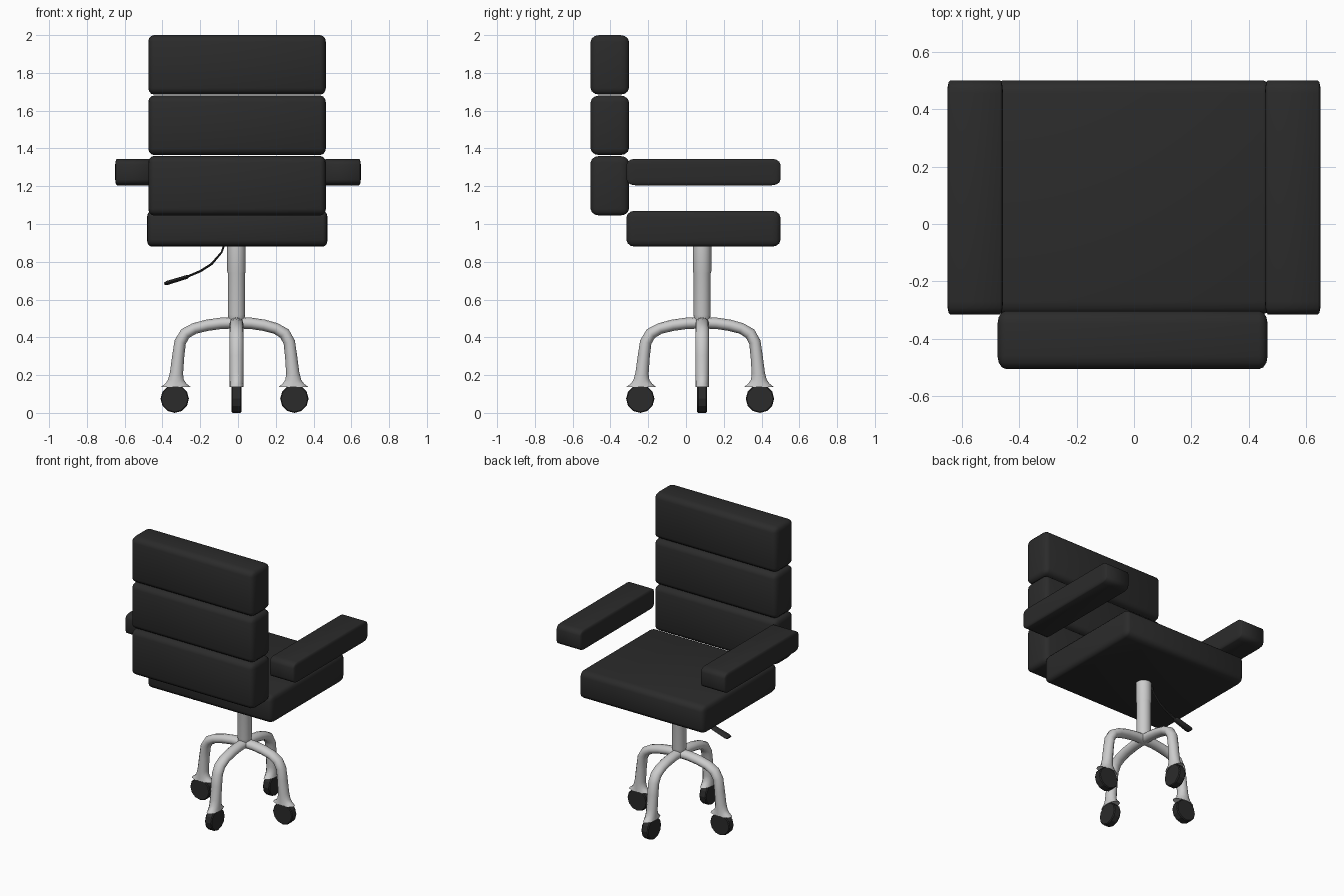
import bpy, bmesh, math
from mathutils import Vector

if "Cube" in bpy.data.objects:
    bpy.data.objects.remove(bpy.data.objects["Cube"])

CX, CY = -0.008, 0.085          # axis of the pedestal

black = bpy.data.materials.new("black_padding")
black.diffuse_color = (0.024, 0.024, 0.024, 1)
black.use_nodes = True
black.node_tree.nodes["Principled BSDF"].inputs["Base Color"].default_value = black.diffuse_color


def finish(name, bm, mat=None, angle=40):
    bmesh.ops.recalc_face_normals(bm, faces=bm.faces)
    me = bpy.data.meshes.new(name)
    bm.to_mesh(me)
    bm.free()
    ob = bpy.data.objects.new(name, me)
    bpy.context.collection.objects.link(ob)
    if mat:
        me.materials.append(mat)
    bpy.ops.object.select_all(action='DESELECT')
    ob.select_set(True)
    bpy.context.view_layer.objects.active = ob
    bpy.ops.object.shade_smooth_by_angle(angle=math.radians(angle))
    return ob


def cushion(name, lo, hi, bevel):
    """Rounded box between two corners; bevel is given per axis."""
    lo, hi, b = Vector(lo), Vector(hi), Vector(bevel)
    size = hi - lo
    bm = bmesh.new()
    bmesh.ops.create_cube(bm, size=1)
    for v in bm.verts:
        v.co = Vector(v.co[i] * size[i] / b[i] for i in range(3))
    bmesh.ops.bevel(bm, geom=bm.edges[:], offset=1, segments=3,
                    profile=0.5, affect='EDGES')
    for v in bm.verts:
        v.co = Vector(v.co[i] * b[i] for i in range(3)) + (lo + hi) / 2
    return finish(name, bm, black, 60)


def loft(name, rings, mat=None, tip=None, angle=40):
    """Skin a list of equally long point rings; tip is an optional end point."""
    bm = bmesh.new()
    loops = [[bm.verts.new(p) for p in ring] for ring in rings]
    n = len(loops[0])
    for a, b in zip(loops, loops[1:]):
        for i in range(n):
            j = (i + 1) % n
            bm.faces.new((a[i], a[j], b[j], b[i]))
    bm.faces.new(loops[0])
    if tip is None:
        bm.faces.new(loops[-1])
    else:
        t = bm.verts.new(tip)
        for i in range(n):
            bm.faces.new((loops[-1][i], loops[-1][(i + 1) % n], t))
    return finish(name, bm, mat, angle)


def ellipse(c, u, v, n):
    return [c + u * math.cos(2 * math.pi * i / n) + v * math.sin(2 * math.pi * i / n)
            for i in range(n)]


# Padding: seat, three back cushions, two armrests
cushion("seat", (-0.482, -0.315, 0.88), (0.474, 0.5, 1.07), (0.025, 0.045, 0.035))
for i in range(3):
    z = 1.045 + i * 0.32
    cushion(f"back_cushion_{i + 1}", (-0.475, -0.505, z), (0.465, -0.302, z + 0.315),
            (0.03, 0.045, 0.035))
for side, x in (("left", -0.65), ("right", 0.456)):
    cushion(f"armrest_{side}", (x, -0.315, 1.205), (x + 0.194, 0.5, 1.345),
            (0.01, 0.045, 0.03))

# Central column
X, Y, Z = Vector((1, 0, 0)), Vector((0, 1, 0)), Vector((0, 0, 1))
loft("column", [ellipse(Vector((CX, CY, z)), X * r, Y * r, 16) for z, r in
                ((0.45, 0.03), (0.5, 0.042), (0.52, 0.046), (0.74, 0.046),
                 (0.75, 0.049), (0.9, 0.049))])

# Legs: (distance from axis, height, in-plane half width), flaring over the caster
LEG = [(0.0, 0.477, 0.03), (0.08, 0.474, 0.03), (0.15, 0.464, 0.03), (0.215, 0.447, 0.029),
       (0.262, 0.42, 0.031), (0.288, 0.375, 0.031), (0.298, 0.3, 0.032),
       (0.307, 0.21, 0.035), (0.31, 0.175, 0.042), (0.31, 0.155, 0.056), (0.311, 0.136, 0.08)]
for k, (name, stretch) in enumerate((("right", 0.97), ("back", 0.97),
                                     ("left", 1.035), ("front", 1.035))):
    a = k * math.pi / 2
    out = Vector((math.cos(a), math.sin(a), 0))
    tan = Vector((-math.sin(a), math.cos(a), 0))
    base = Vector((CX, CY, 0))
    pts = [base + out * r * stretch + Z * z for r, z, w in LEG]
    rings = []
    for i, p in enumerate(pts):
        d = (pts[min(i + 1, len(pts) - 1)] - pts[max(i - 1, 0)]).normalized()
        if i >= len(pts) - 3:
            d = -Z
        rings.append(ellipse(p, tan.cross(d) * LEG[i][2], tan * 0.036, 12))
    loft(f"{name}_leg", rings, tip=pts[-1] + Z * 0.025)

    # Caster wheel turning about the tangential axis
    c = base + out * 0.316 * stretch + Z * 0.075
    loft(f"{name}_caster", [ellipse(c + tan * t, out * r, Z * r, 12) for t, r in
                            ((-0.026, 0.07), (-0.02, 0.075), (0.02, 0.075), (0.026, 0.07))],
         black, angle=25)

# Height lever: thin bent rod ending in a flat paddle (x, z, thickness, half width)
LEVER = [(-0.075, 0.885, 0.005, 0.007), (-0.087, 0.85, 0.005, 0.007),
         (-0.14, 0.788, 0.006, 0.008), (-0.2, 0.75, 0.006, 0.009),
         (-0.262, 0.724, 0.006, 0.01), (-0.27, 0.72, 0.01, 0.026),
         (-0.375, 0.688, 0.011, 0.03), (-0.39, 0.683, 0.007, 0.024)]
path = [Vector((x, CY, z)) for x, z, t, w in LEVER]
rings = []
for i, p in enumerate(path):
    d = (path[min(i + 1, len(path) - 1)] - path[max(i - 1, 0)]).normalized()
    rings.append(ellipse(p, Y.cross(d) * LEVER[i][2], Y * LEVER[i][3], 8))
loft("height_lever", rings, black)
